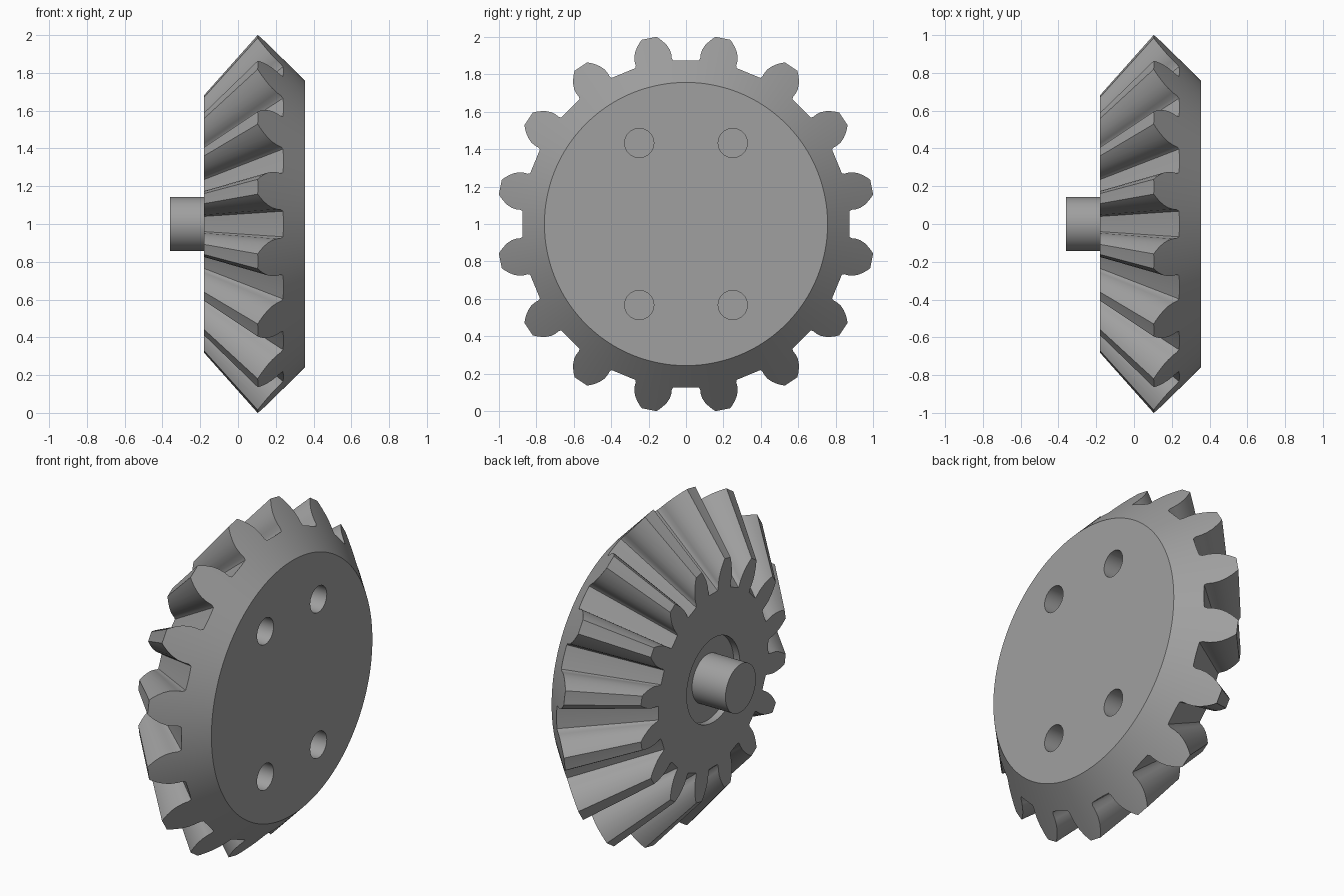
import bpy, bmesh, math
from mathutils import Matrix, Vector

if "Cube" in bpy.data.objects:
    bpy.data.objects.remove(bpy.data.objects["Cube"])

TEETH = 16
PITCH = 2 * math.pi / TEETH
APEX = -0.787            # common apex of all tooth surfaces on the x axis
X_SMALL, X_BACK, R_BACK = -0.18, 0.355, 0.757
RECESS_R, RECESS_DEPTH = 0.25, 0.04
COLS, GAP = 8, 4         # subdivisions across a tooth and across a root gap

# half tooth section: (height from axis, half width), root to tip
TOOTH = [(0.870, 0.104), (0.882, 0.098), (0.905, 0.100), (0.93, 0.097),
         (0.957, 0.086), (0.982, 0.069), (1.0, 0.053), (1.012, 0.040)]

metal = bpy.data.materials.new("steel_grey")
metal.diffuse_color = (0.35, 0.35, 0.35, 1)
metal.use_nodes = True
metal.node_tree.nodes["Principled BSDF"].inputs["Base Color"].default_value = metal.diffuse_color


def finish(bm, name):
    bmesh.ops.recalc_face_normals(bm, faces=bm.faces[:])
    me = bpy.data.meshes.new(name)
    bm.to_mesh(me)
    bm.free()
    me.materials.append(metal)
    ob = bpy.data.objects.new(name, me)
    bpy.context.collection.objects.link(ob)
    return ob


def smooth(ob):
    bpy.ops.object.select_all(action='DESELECT')
    ob.select_set(True)
    bpy.context.view_layer.objects.active = ob
    bpy.ops.object.shade_smooth_by_angle(angle=math.radians(28))


def on_back_cone(y, z):
    r = math.hypot(y, z)
    return Vector((0.105 + (1.012 - r) * (X_BACK - 0.105) / (1.012 - R_BACK), y, z))


def to_small_end(p):
    t = (X_SMALL - APEX) / (p.x - APEX)
    return Vector((X_SMALL, p.y * t, p.z * t))


def cylinder(bm, r, x0, x1, y=0, z=1, seg=48):
    m = Matrix.Translation(((x0 + x1) / 2, y, z)) @ Matrix.Rotation(math.pi / 2, 4, 'Y')
    bmesh.ops.create_cone(bm, cap_ends=True, segments=seg, radius1=r, radius2=r,
                          depth=x1 - x0, matrix=m)


# --- gear body with straight bevel teeth ---
bm = bmesh.new()


def pair(p):
    """Vertex on the large end and its match on the small end."""
    up = Vector((0, 0, 1))
    return bm.verts.new(p + up), bm.verts.new(to_small_end(p) + up)


def ring(x, r, source):
    """Circle of vertices at the same angles as the source ring."""
    out = []
    for v in source:
        d = Vector((v.co.y, v.co.z - 1)).normalized() * r
        out.append(bm.verts.new((x, d.x, d.y + 1)))
    return out


def bridge(a, b):
    for i in range(len(a)):
        j = (i + 1) % len(a)
        bm.faces.new((a[i], a[j], b[j], b[i]))


def wall(a, b):
    bm.faces.new((a[0], b[0], b[1], a[1]))


grids = []
for k in range(TEETH):
    ang = (k + 0.5) * PITCH
    s, c = math.sin(ang), math.cos(ang)
    grid = []
    for h, hw in TOOTH:
        ws = [hw * (2 * j / COLS - 1) for j in range(COLS + 1)]
        grid.append([pair(on_back_cone(h * s + w * c, h * c - w * s)) for w in ws])
    grids.append(grid)

root = []
for k, g in enumerate(grids):
    for lo, hi in zip(g, g[1:]):
        # tooth ends
        for j in range(COLS):
            for e in (0, 1):
                bm.faces.new((lo[j][e], lo[j + 1][e], hi[j + 1][e], hi[j][e]))
        # flanks
        wall(lo[0], hi[0])
        wall(lo[-1], hi[-1])
    # tooth tip
    for j in range(COLS):
        wall(g[-1][j], g[-1][j + 1])
    # flat root gap up to the next tooth
    a, b = g[0][-1], grids[(k + 1) % TEETH][0][0]
    gap = [a]
    for i in range(1, GAP):
        p = a[0].co.lerp(b[0].co, i / GAP)
        gap.append(pair(on_back_cone(p.y, p.z - 1)))
    for u, v in zip(gap, gap[1:] + [b]):
        wall(u, v)
    root += g[0][:-1] + gap

large = [p[0] for p in root]
small = [p[1] for p in root]

# back cone and large flat face
rim = ring(X_BACK, R_BACK, large)
bridge(large, rim)
bm.faces.new(rim)

# small flat face with a round recess
mouth = ring(X_SMALL, RECESS_R, small)
floor = ring(X_SMALL + RECESS_DEPTH, RECESS_R, small)
bridge(small, mouth)
bridge(mouth, floor)
bm.faces.new(floor)
gear = finish(bm, "bevel_gear")

# --- four bolt holes in the large face ---
bm = bmesh.new()
for y in (-0.25, 0.25):
    for z in (-0.433, 0.433):
        cylinder(bm, 0.078, X_BACK - 0.25, X_BACK + 0.1, y, 1 + z, 32)
cutter = finish(bm, "bolt_hole_cutter")
cutter.hide_render = True
mod = gear.modifiers.new("bolt_holes", 'BOOLEAN')
mod.operation = 'DIFFERENCE'
mod.solver = 'EXACT'
mod.object = cutter
bpy.context.view_layer.objects.active = gear
bpy.ops.object.modifier_apply(modifier=mod.name)
bpy.data.objects.remove(cutter)
smooth(gear)

# --- shaft stub ---
bm = bmesh.new()
cylinder(bm, 0.143, -0.36, X_SMALL + RECESS_DEPTH, seg=64)
smooth(finish(bm, "shaft"))
